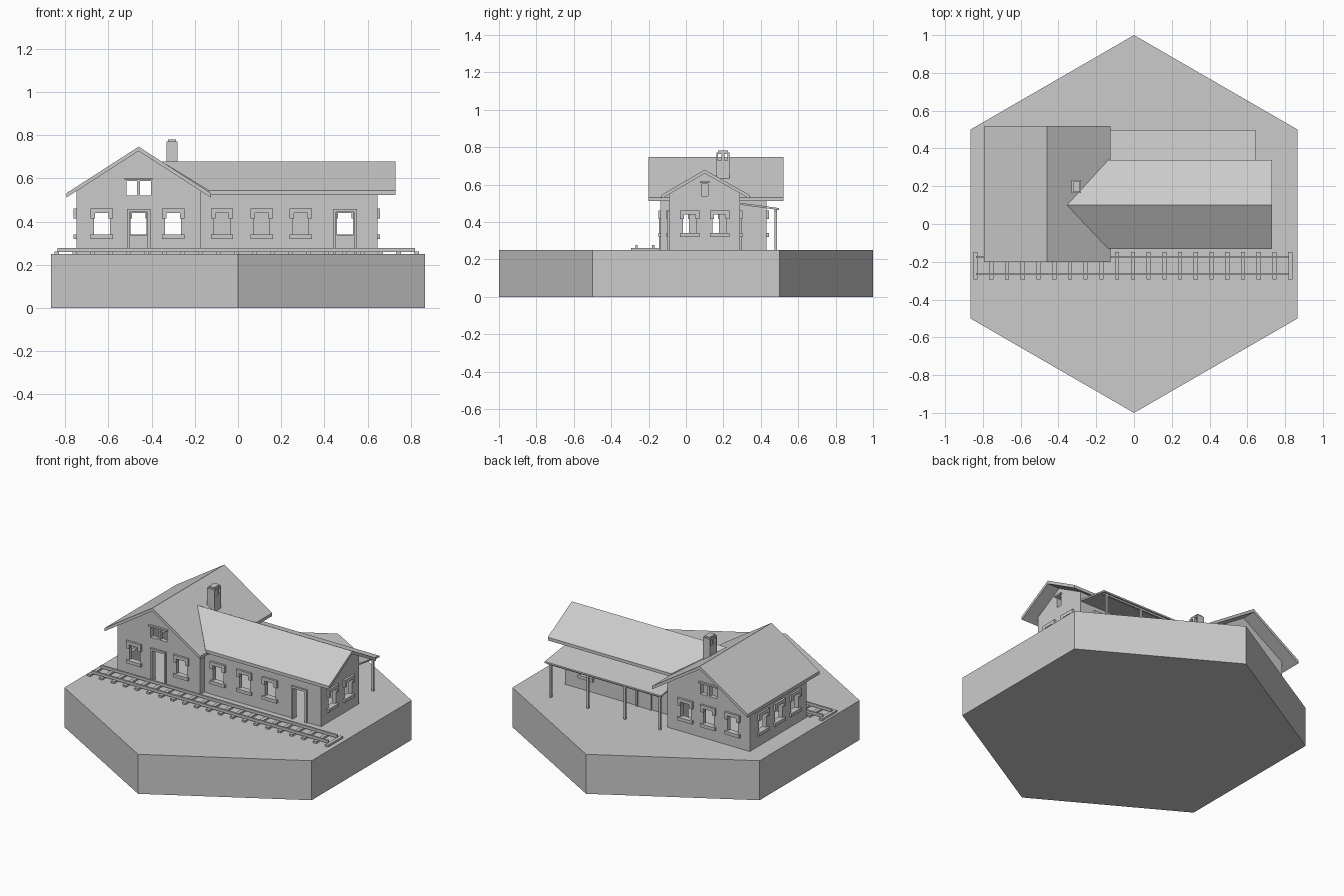
import bpy, bmesh, math
from mathutils import Vector

cube = bpy.data.objects.get("Cube")
if cube:
    bpy.data.objects.remove(cube)

grey = bpy.data.materials.new("plain_grey")
grey.use_nodes = True
grey.diffuse_color = (0.6, 0.6, 0.6, 1)
grey.node_tree.nodes["Principled BSDF"].inputs["Base Color"].default_value = (0.6, 0.6, 0.6, 1)

GROUND = 0.25


def finish(name, bm):
    bmesh.ops.recalc_face_normals(bm, faces=bm.faces)
    mesh = bpy.data.meshes.new(name)
    bm.to_mesh(mesh)
    bm.free()
    mesh.materials.append(grey)
    obj = bpy.data.objects.new(name, mesh)
    bpy.context.collection.objects.link(obj)
    return obj


def boxes(name, spans):
    """One object from boxes given as (x0, x1, y0, y1, z0, z1)."""
    bm = bmesh.new()
    for x0, x1, y0, y1, z0, z1 in spans:
        made = bmesh.ops.create_cube(bm, size=1)["verts"]
        for v in made:
            v.co = (x1 if v.co.x > 0 else x0, y1 if v.co.y > 0 else y0, z1 if v.co.z > 0 else z0)
    return finish(name, bm)


def prism(name, outline, shift):
    """Extrude a 3D polygon along a vector."""
    bm = bmesh.new()
    face = bm.faces.new([bm.verts.new(p) for p in outline])
    new = bmesh.ops.extrude_face_region(bm, geom=[face])["geom"]
    bmesh.ops.translate(bm, verts=[g for g in new if isinstance(g, bmesh.types.BMVert)], vec=Vector(shift))
    return finish(name, bm)


def combine(obj, other, operation):
    """Apply a boolean and discard the helper object."""
    other.hide_render = True
    mod = obj.modifiers.new("bool", "BOOLEAN")
    mod.operation, mod.object, mod.solver = operation, other, "EXACT"
    bpy.context.view_layer.update()
    result = bpy.data.meshes.new_from_object(obj.evaluated_get(bpy.context.evaluated_depsgraph_get()))
    obj.modifiers.clear()
    obj.data = result
    bpy.data.objects.remove(other)


# Hexagonal ground block
hexagon = [(math.sin(i * math.pi / 3), math.cos(i * math.pi / 3), 0) for i in range(6)]
prism("ground_block", hexagon, (0, 0, GROUND))

# Railway track: sleepers and two rails
sleepers = [(-0.85 + i * 0.0833, -0.828 + i * 0.0833, -0.295, -0.147, GROUND, 0.262) for i in range(21)]
boxes("track_sleepers", sleepers)
for side, y in (("front", -0.265), ("back", -0.175)):
    boxes("rail_" + side, [(-0.836, 0.82, y - 0.006, y + 0.006, 0.26, 0.277)])

# Walls: two gabled blocks merged, then hollowed
CX, CY = -0.46, 0.10
walls = prism("station_walls", [(-0.748, -0.135, GROUND), (-0.172, -0.135, GROUND), (-0.172, -0.135, 0.543),
                                (CX, -0.135, 0.727), (-0.748, -0.135, 0.543)], (0, 0.565, 0))
wing = prism("wing_walls", [(0.645, -0.09, GROUND), (0.645, 0.29, GROUND), (0.645, 0.29, 0.553),
                            (0.645, CY, 0.661), (0.645, -0.09, 0.553)], (-0.95, 0, 0))
combine(walls, wing, "UNION")
combine(walls, boxes("hall_space", [(-0.72, -0.2, -0.107, 0.402, 0.2, 1)]), "DIFFERENCE")
combine(walls, boxes("wing_space", [(-0.4, 0.617, -0.062, 0.262, 0.2, 1)]), "DIFFERENCE")

# Wall planes: normal axis, coordinate, outward sign
FRONT_HALL, BACK_HALL = ("y", -0.135, -1), ("y", 0.43, 1)
FRONT_WING, BACK_WING = ("y", -0.09, -1), ("y", 0.29, 1)
WEST, EAST = ("x", -0.748, -1), ("x", 0.645, 1)


def span(wall, u0, u1, z0, z1, inner, outer):
    """Box on a wall; inner and outer are distances along its normal."""
    axis, at, sign = wall
    a, b = sorted((at + sign * inner, at + sign * outer))
    return (u0, u1, a, b, z0, z1) if axis == "y" else (a, b, u0, u1, z0, z1)


openings = []


def window(wall, u):
    openings.append(span(wall, u - 0.037, u + 0.037, 0.338, 0.445, -0.05, 0.05))
    parts = [(-0.052, 0.052, 0.44, 0.461), (-0.052, -0.031, 0.415, 0.44),
             (0.031, 0.052, 0.415, 0.44), (-0.052, 0.052, 0.32, 0.34)]
    boxes("window_surround", [span(wall, u + a, u + b, c, d, -0.01, 0.013) for a, b, c, d in parts])


def door(wall, u, closed=False):
    if closed:
        boxes("door_leaf", [span(wall, u - 0.043, u + 0.043, GROUND, 0.445, -0.01, 0.004)])
    else:
        openings.append(span(wall, u - 0.042, u + 0.042, 0.24, 0.445, -0.05, 0.05))
    parts = [(-0.055, -0.042, GROUND, 0.445), (0.042, 0.055, GROUND, 0.445), (-0.055, 0.055, 0.445, 0.458)]
    boxes("door_frame", [span(wall, u + a, u + b, c, d, -0.01, 0.01) for a, b, c, d in parts])


def attic(wall, centres, half, z0, z1):
    for u in centres:
        openings.append(span(wall, u - half, u + half, z0, z1, -0.05, 0.05))
    boxes("attic_lintel", [span(wall, min(centres) - half - 0.008, max(centres) + half + 0.008,
                                z1 + 0.006, z1 + 0.016, -0.01, 0.013)])


for wall, places in ((FRONT_HALL, (-0.63, -0.30)), (BACK_HALL, (-0.63, -0.46, -0.30)),
                     (FRONT_WING, (-0.074, 0.11, 0.29)), (BACK_WING, (0.495,)),
                     (WEST, (-0.02, 0.14, 0.30)), (EAST, (0.02, 0.18))):
    for u in places:
        window(wall, u)
door(FRONT_HALL, CX)
door(FRONT_WING, 0.495)
door(BACK_WING, 0.09, closed=True)
for wall in (FRONT_HALL, BACK_HALL):
    attic(wall, (-0.492, -0.428), 0.025, 0.522, 0.587)
attic(EAST, (CY,), 0.018, 0.54, 0.602)
combine(walls, boxes("opening_cutter", openings), "DIFFERENCE")

# Hall roof: chevron running front to back
T = 0.02
rise = [(-0.795, 0.531), (CX, 0.747), (-0.125, 0.531)]
chevron = [(x, -0.2, z) for x, z in rise] + [(x, -0.2, z - T) for x, z in reversed(rise)]
prism("hall_roof", chevron, (0, 0.72, 0))

# Wing roof: two slopes that mitre into the hall roof
for side, edge in (("front", -0.132), ("back", 0.34)):
    prism("wing_roof_" + side, [(-0.355, CY, 0.679), (0.73, CY, 0.679), (0.73, edge, 0.544),
                                (-0.135, edge, 0.544)], (0, 0, -T))

# Chimney: shaft with smoke slots and a small cap
shaft = boxes("chimney", [(-0.33, -0.28, 0.163, 0.232, 0.6, 0.772)])
combine(shaft, boxes("slot_cutter", [(-0.4, -0.2, y - 0.009, y + 0.009, 0.728, 0.762)
                                     for y in (0.181, 0.214)]), "DIFFERENCE")
boxes("chimney_cap", [(-0.324, -0.286, 0.17, 0.225, 0.77, 0.781)])

# Rear canopy on slim posts
prism("canopy_roof", [(-0.172, 0.285, 0.503), (-0.172, 0.497, 0.474), (-0.172, 0.497, 0.464),
                      (-0.172, 0.285, 0.493)], (0.814, 0, 0))
boxes("canopy_beam", [(-0.165, 0.63, 0.474, 0.486, 0.455, 0.468)])
boxes("canopy_posts", [(x - 0.006, x + 0.006, 0.474, 0.486, GROUND, 0.468)
                       for x in (-0.155, 0.09, 0.35, 0.61)])
